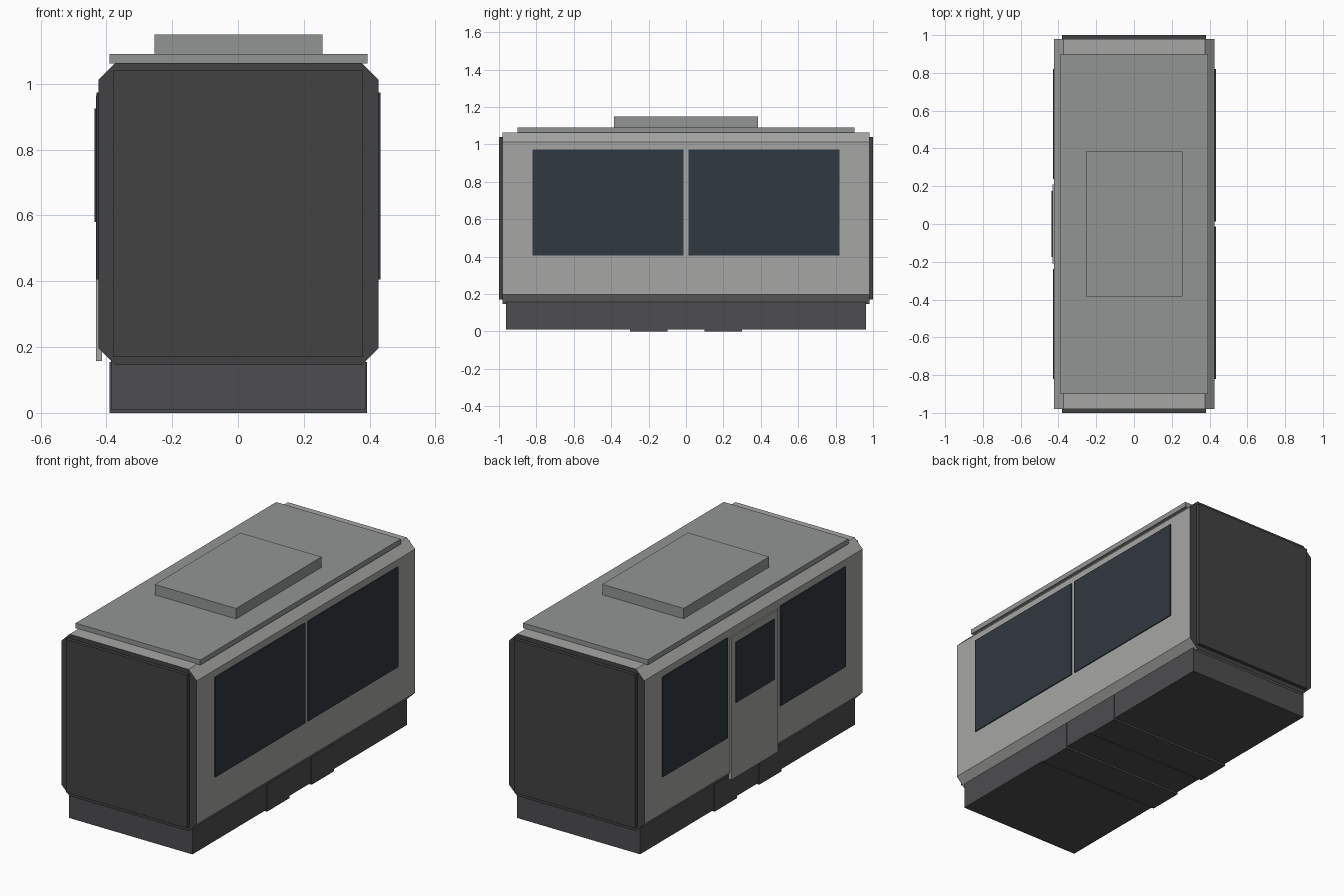
import bpy, bmesh

if "Cube" in bpy.data.objects:
    bpy.data.objects.remove(bpy.data.objects["Cube"])


def material(name, rgb):
    m = bpy.data.materials.new(name)
    m.diffuse_color = (*rgb, 1)
    m.use_nodes = True
    m.node_tree.nodes["Principled BSDF"].inputs["Base Color"].default_value = m.diffuse_color
    return m


SHELL = material("shell_grey", (0.38, 0.38, 0.37))
ROOF = material("roof_grey", (0.29, 0.30, 0.30))
DARK = material("end_dark", (0.055, 0.055, 0.055))
BASE = material("base_dark", (0.075, 0.075, 0.08))
GLASS = material("glass_dark", (0.03, 0.04, 0.05))


def finish(name, bm, *mats):
    bmesh.ops.recalc_face_normals(bm, faces=bm.faces)
    mesh = bpy.data.meshes.new(name)
    bm.to_mesh(mesh)
    bm.free()
    for m in mats:
        mesh.materials.append(m)
    obj = bpy.data.objects.new(name, mesh)
    bpy.context.collection.objects.link(obj)
    return obj


def box(name, x, y, z, mat):
    """Box from (min, max) ranges on each axis."""
    bm = bmesh.new()
    bmesh.ops.create_cube(bm, size=1)
    for v in bm.verts:
        v.co = [(r[0] + r[1]) / 2 + c * (r[1] - r[0]) for r, c in zip((x, y, z), v.co)]
    return finish(name, bm, mat)


# Cabin shell: chamfered profile extruded along y, with dark ends
x0, x1, z0, z1, c = -0.424, 0.427, 0.145, 1.064, 0.052
profile = [(x0 + c, z0), (x1 - c, z0), (x1, z0 + c), (x1, z1 - c),
           (x1 - c, z1), (x0 + c, z1), (x0, z1 - c), (x0, z0 + c)]
bm = bmesh.new()
face = bm.faces.new([bm.verts.new((x, -0.98, z)) for x, z in profile])
ext = bmesh.ops.extrude_face_region(bm, geom=[face], use_keep_orig=True)
bmesh.ops.translate(bm, vec=(0, 1.96, 0),
                    verts=[g for g in ext["geom"] if isinstance(g, bmesh.types.BMVert)])
bm.normal_update()
for f in bm.faces:
    f.material_index = int(abs(f.normal.y) > 0.9)
finish("cabin_shell", bm, SHELL, DARK)

# End panels
box("front_panel", (-0.38, 0.38), (-1.0, -0.975), (0.17, 1.04), DARK)
box("back_panel", (-0.38, 0.38), (0.975, 1.0), (0.17, 1.04), DARK)

# Plinth and its two cross skids
box("plinth", (-0.386, 0.388), (-0.963, 0.963), (0.01, 0.16), BASE)
box("front_skid", (-0.39, 0.392), (-0.3, -0.1), (0, 0.155), BASE)
box("back_skid", (-0.39, 0.392), (0.1, 0.3), (0, 0.155), BASE)

# Roof slab and rooftop unit
box("roof_slab", (-0.39, 0.393), (-0.9, 0.9), (1.062, 1.091), ROOF)
box("roof_unit", (-0.254, 0.257), (-0.384, 0.384), (1.09, 1.15), ROOF)

# Side windows
for side, y in (("front", (-0.82, -0.013)), ("back", (0.013, 0.82))):
    box(f"right_{side}_window", (0.42, 0.433), y, (0.405, 0.973), GLASS)
for side, y in (("front", (-0.82, -0.238)), ("back", (0.238, 0.82))):
    box(f"left_{side}_window", (-0.43, -0.417), y, (0.405, 0.973), GLASS)

# Door on the left side
box("door", (-0.432, -0.414), (-0.21, 0.21), (0.157, 0.965), SHELL)
box("door_window", (-0.436, -0.425), (-0.175, 0.175), (0.58, 0.925), GLASS)
